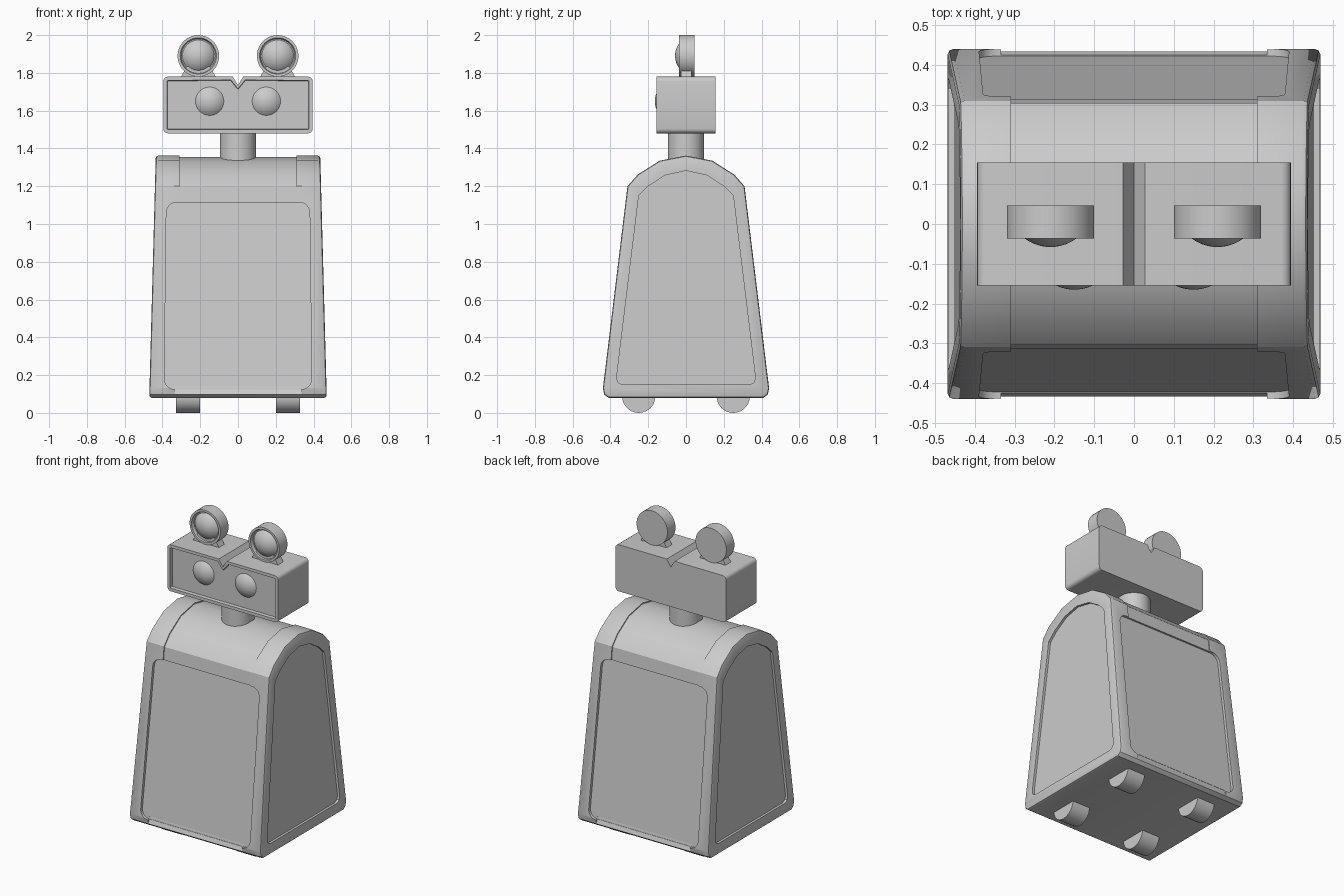
import bpy
import bmesh
from math import cos, sin, pi, radians, sqrt
from mathutils import Vector, Matrix

if "Cube" in bpy.data.objects:
    bpy.data.objects.remove(bpy.data.objects["Cube"])

grey = bpy.data.materials.new("light grey")
grey.use_nodes = True
grey.diffuse_color = (0.6, 0.6, 0.6, 1)
grey.node_tree.nodes["Principled BSDF"].inputs["Base Color"].default_value = (0.6, 0.6, 0.6, 1)


def finish(name, bm):
    bmesh.ops.recalc_face_normals(bm, faces=bm.faces)
    mesh = bpy.data.meshes.new(name)
    bm.to_mesh(mesh)
    bm.free()
    mesh.materials.append(grey)
    ob = bpy.data.objects.new(name, mesh)
    bpy.context.collection.objects.link(ob)
    return ob


def activate(ob):
    bpy.ops.object.select_all(action='DESELECT')
    ob.select_set(True)
    bpy.context.view_layer.objects.active = ob


def smooth(ob):
    activate(ob)
    bpy.ops.object.shade_smooth_by_angle(angle=radians(30))


def prism(name, pts, place, bevel=0, recess=None):
    """Solid between two copies of an outline; place(u, v, end) gives each corner."""
    bm = bmesh.new()
    rings = [[bm.verts.new(place(u, v, end)) for u, v in pts] for end in (0, 1)]
    caps = [bm.faces.new(r) for r in rings]
    for i in range(len(pts)):
        j = (i + 1) % len(pts)
        bm.faces.new((rings[0][i], rings[0][j], rings[1][j], rings[1][i]))
    bmesh.ops.recalc_face_normals(bm, faces=bm.faces)
    if recess:
        bmesh.ops.inset_region(bm, faces=[caps[0]], thickness=recess)
        bmesh.ops.inset_region(bm, faces=[caps[0]], thickness=0.003, depth=-recess)
    if bevel:
        edges = {e for f in caps for e in f.edges}
        bmesh.ops.bevel(bm, geom=list(edges), offset=bevel, segments=2,
                        profile=0.5, affect='EDGES')
    return finish(name, bm)


def lathe(name, profile, centre, axis='Y', steps=40):
    """Spin (radius, height) points around an axis through centre."""
    bm = bmesh.new()
    verts = [bm.verts.new((r, h, 0)) for r, h in profile]
    edges = [bm.edges.new(p) for p in zip(verts, verts[1:])]
    bmesh.ops.spin(bm, geom=verts + edges, cent=(0, 0, 0), axis=(0, 1, 0),
                   angle=2 * pi, steps=steps)
    bmesh.ops.remove_doubles(bm, verts=bm.verts, dist=1e-4)
    if axis != 'Y':
        turn = Matrix.Rotation(pi / 2, 3, 'X' if axis == 'Z' else 'Z')
        bmesh.ops.rotate(bm, verts=bm.verts, matrix=turn)
    bmesh.ops.translate(bm, verts=bm.verts, vec=Vector(centre))
    ob = finish(name, bm)
    smooth(ob)
    return ob


def cut(ob, cutter):
    mod = ob.modifiers.new("cut", 'BOOLEAN')
    mod.operation = 'DIFFERENCE'
    mod.solver = 'EXACT'
    mod.object = cutter
    activate(ob)
    bpy.ops.object.modifier_apply(modifier="cut")
    bpy.data.objects.remove(cutter)


def rounded_rect(x0, x1, z0, z1, r, n=6):
    corners = ((x1 - r, z1 - r), (x0 + r, z1 - r), (x0 + r, z0 + r), (x1 - r, z0 + r))
    return [(cx + r * cos((k + i / n) * pi / 2), cz + r * sin((k + i / n) * pi / 2))
            for k, (cx, cz) in enumerate(corners) for i in range(n + 1)]


def mirrored(half):
    """Close a half outline that ends on the centre line."""
    return half + [(-u, v) for u, v in reversed(half) if u > 0]


def dome(radius, height, base, n=8):
    """Spherical cap profile bulging towards the front."""
    big = (radius ** 2 + height ** 2) / (2 * height)
    return [(sqrt(max(0, big ** 2 - (big - height + height * t) ** 2)), base - height * t)
            for t in [sin(i / n * pi / 2) for i in range(n + 1)]]


def side_x(z):
    return 0.47 - (z - 0.08) * 0.027


def front_y(z):
    return 0.44 - (z - 0.13) * 0.1215


# Tapered body with an arched top
arch = [(0.31, 1.2), (0.255, 1.262), (0.14, 1.335), (0, 1.362)]
outline = mirrored([(0.41, 0.08), (0.433, 0.097), (0.44, 0.13)] + arch)
body = prism("body", outline,
             lambda y, z, e: ((2 * e - 1) * side_x(z), y, z), bevel=0.013)

# Shallow band over the top
over = mirrored([(front_y(1.1), 1.1)] + arch)
band = [(y * 1.3, 0.9 + (z - 0.9) * 1.3) for y, z in over]
band[0], band[-1] = (0.5, 1.1), (-0.5, 1.1)
band += [(y * 0.982, 0.9 + (z - 0.9) * 0.985) for y, z in reversed(over)]
cut(body, prism("band_cutter", band, lambda y, z, e: ((2 * e - 1) * 0.31, y, z)))

# Recessed panels and sloped lower ledges, front and back
for s in (-1, 1):
    cut(body, prism("panel_cutter", rounded_rect(-0.39, 0.39, 0.125, 1.115, 0.055),
                    lambda x, z, e: (x * (1.005 - z * 0.03),
                                     s * (0.6 if e else front_y(z) - 0.018), z)))
    ledge = [(0.419, 0.14), (0.438, 0.09), (0.6, 0.09), (0.6, 0.14)]
    cut(body, prism("ledge_cutter", ledge,
                    lambda y, z, e: ((2 * e - 1) * 0.335, s * y, z)))

# Recessed side panels
side_panel = mirrored([(0.34, 0.15), (0.362, 0.163), (0.367, 0.19), (0.25, 1.15),
                       (0.2, 1.2), (0.11, 1.258), (0, 1.282)])
for s in (-1, 1):
    cut(body, prism("side_cutter", side_panel,
                    lambda y, z, e: (s * (0.6 if e else side_x(z) - 0.015), y, z)))
smooth(body)

# Wheels
for side, s in (("left", 1), ("right", -1)):
    for end, t in (("front", -1), ("back", 1)):
        lathe(f"{end}_{side}_wheel", [(0, -0.063), (0.088, -0.063), (0.088, 0.063), (0, 0.063)],
              (s * 0.265, t * 0.25, 0.088), 'X')

# Neck
lathe("neck", [(0, -0.1), (0.096, -0.1), (0.096, 0.1), (0, 0.1)], (0, 0, 1.4), 'Z')

# Head with a notched brow and a recessed face
box = rounded_rect(-0.395, 0.395, 1.48, 1.78, 0.025, 4)
half = len(box) // 4
head_outline = box[:half] + [(0.028, 1.78), (0, 1.735), (-0.028, 1.78)] + box[half:]
head = prism("head", head_outline,
             lambda x, z, e: (x, 0.155 if e else -0.155, z), recess=0.02)
smooth(head)

for side, s in (("left", 1), ("right", -1)):
    # Domed eye
    lathe(f"{side}_eye", [(0, -0.12), (0.075, -0.12)] + dome(0.075, 0.03, -0.135),
          (s * 0.15, 0, 1.65))
    # Round ear lamp with a rim and domed lens
    rim = [(0, 0.046), (0.11, 0.046), (0.11, -0.036), (0.096, -0.036), (0.09, -0.018)]
    lathe(f"{side}_ear", rim + dome(0.084, 0.04, -0.018), (s * 0.21, 0, 1.89))
    # Ear bracket
    prism(f"{side}_ear_bracket", [(-0.095, 1.775), (0.095, 1.775), (0.06, 1.835), (-0.06, 1.835)],
          lambda x, z, e: (x + s * 0.21, 0.03 if e else -0.026, z))
